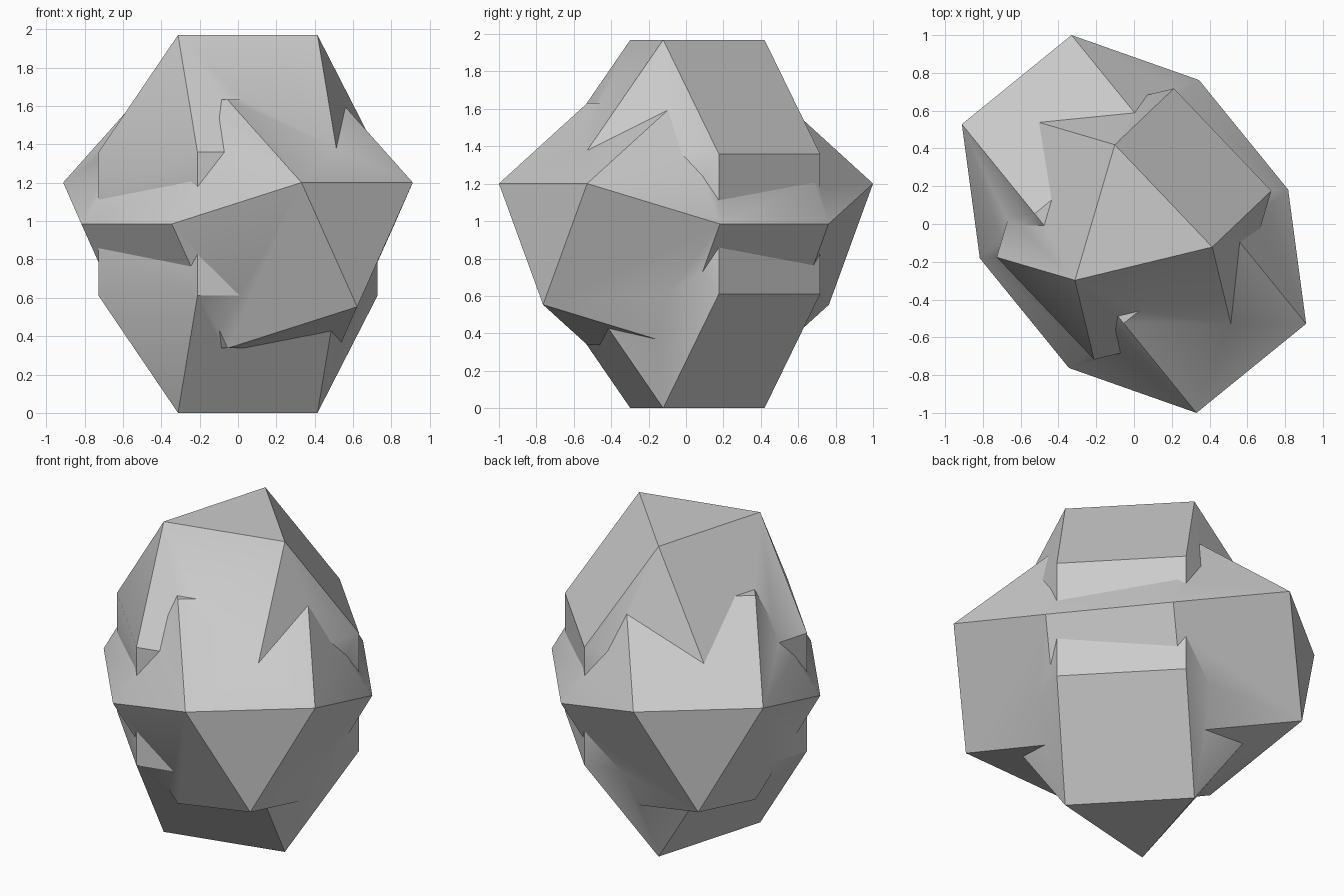
import bpy
import bmesh
from math import cos, sin, pi, radians, sqrt
from mathutils import Matrix, Vector

if "Cube" in bpy.data.objects:
    bpy.data.objects.remove(bpy.data.objects["Cube"], do_unlink=True)

EDGE = 0.748
PRISM_HALF = EDGE / 2
HALF_HEIGHT = PRISM_HALF + EDGE * sqrt(2 / 3)

# One neutral grey for the whole solid
grey = bpy.data.materials.new("plain grey")
grey.use_nodes = True
colour = (0.6, 0.6, 0.6, 1)
grey.diffuse_color = colour
grey.node_tree.nodes["Principled BSDF"].inputs["Base Color"].default_value = colour


def ring(sides, radius, height, start):
    return [Vector((radius * cos(start + 2 * pi * i / sides),
                    radius * sin(start + 2 * pi * i / sides), height))
            for i in range(sides)]


def capped_hexagon(name, matrix):
    """Hexagonal prism tapering to matching triangles at both ends."""
    bm = bmesh.new()
    for side in (-1, 1):
        points = ring(3, EDGE / sqrt(3), side * HALF_HEIGHT, 0)
        points += ring(6, EDGE, side * PRISM_HALF, pi / 6)
        for p in points:
            bm.verts.new(matrix @ p)
    bmesh.ops.convex_hull(bm, input=bm.verts)
    # Merge hull triangles back into flat squares
    bmesh.ops.dissolve_limit(bm, angle_limit=radians(1),
                             verts=bm.verts, edges=bm.edges)
    bmesh.ops.recalc_face_normals(bm, faces=bm.faces)
    mesh = bpy.data.meshes.new(name)
    bm.to_mesh(mesh)
    bm.free()
    mesh.materials.append(grey)
    obj = bpy.data.objects.new(name, mesh)
    bpy.context.collection.objects.link(obj)
    return obj


# Upright solid, and the same solid lying on its side
centre = Matrix.Translation((0, 0, HALF_HEIGHT))
upright = capped_hexagon(
    "crossed_solid", centre @ Matrix.Rotation(radians(-16.4), 4, "Z"))

axis = Vector((cos(radians(-50.9)), sin(radians(-50.9)), 0))
down = Vector((0, 0, -1))
lying_frame = Matrix((down, axis.cross(down), axis)).transposed().to_4x4()
lying = capped_hexagon("lying_solid", centre @ lying_frame)
lying.hide_render = True

# Fuse the two into one surface
union = upright.modifiers.new("fuse", "BOOLEAN")
union.operation = "UNION"
union.solver = "EXACT"
union.object = lying
for obj in bpy.context.selected_objects:
    obj.select_set(False)
bpy.context.view_layer.objects.active = upright
upright.select_set(True)
bpy.ops.object.modifier_apply(modifier=union.name)
bpy.data.objects.remove(lying, do_unlink=True)

# Gentle junctions blend, real edges stay crisp
bpy.ops.object.shade_smooth_by_angle(angle=radians(30))
